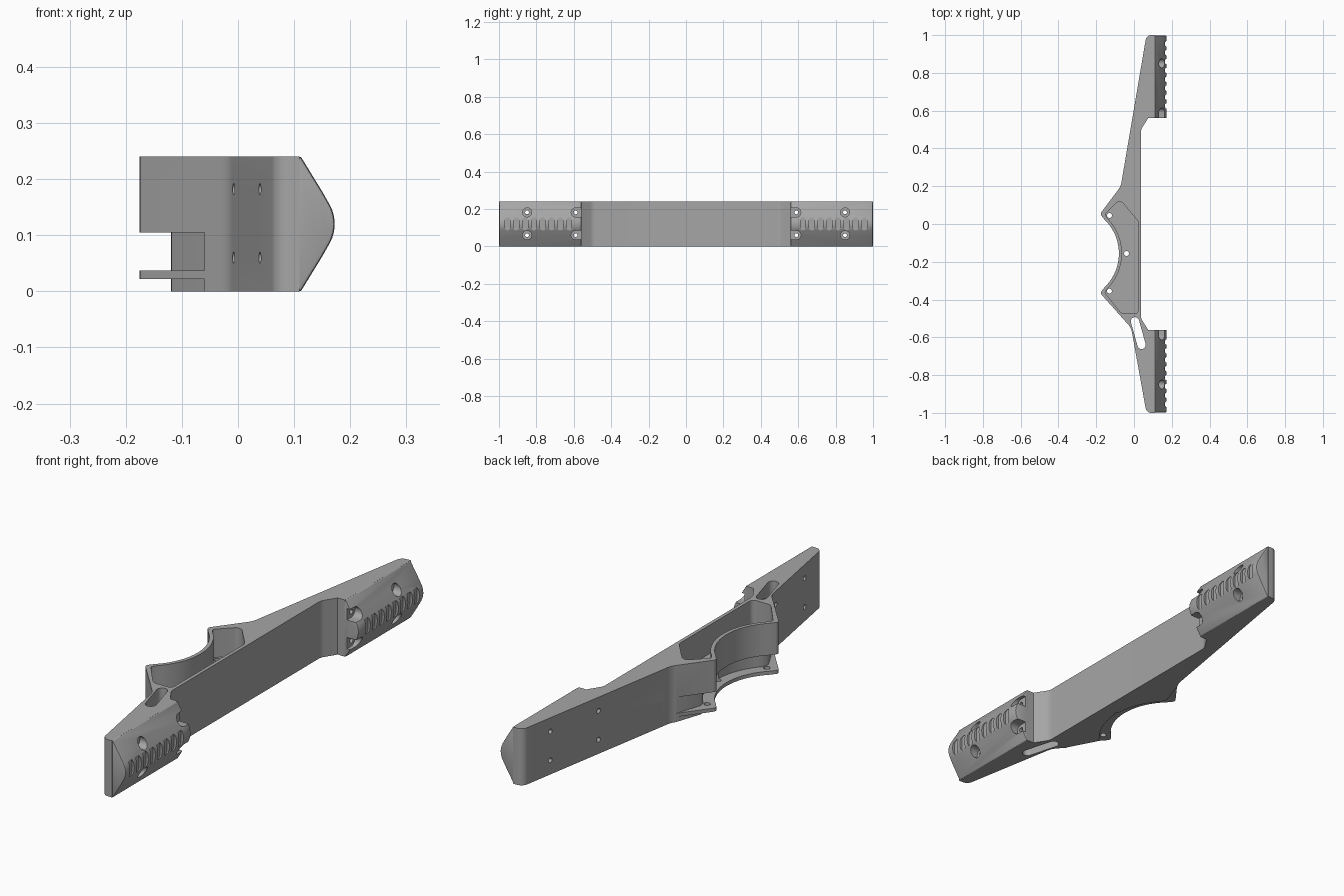
import bpy, bmesh, math
from mathutils import Vector

if "Cube" in bpy.data.objects:
    bpy.data.objects.remove(bpy.data.objects["Cube"])

grey = bpy.data.materials.new("mid_grey")
grey.use_nodes = True
colour = (0.38, 0.38, 0.38, 1)
grey.diffuse_color = colour
grey.node_tree.nodes["Principled BSDF"].inputs["Base Color"].default_value = colour

HEIGHT = 0.24
ARC_X, ARC_Y, ARC_R = -0.329, -0.156, 0.249


def rounded(corners, steps=6):
    """Outline from (a, b, radius) corners, filleting those with a radius."""
    out = []
    for i, (a, b, r) in enumerate(corners):
        p = Vector((a, b))
        if r == 0:
            out.append(p)
            continue
        u = (Vector(corners[i - 1][:2]) - p).normalized()
        v = (Vector(corners[(i + 1) % len(corners)][:2]) - p).normalized()
        half = u.angle(v) / 2
        cut = r / math.tan(half)
        centre = p + (u + v).normalized() * r / math.sin(half)
        start, end = p + u * cut - centre, p + v * cut - centre
        for k in range(steps + 1):
            d = start.lerp(end, k / steps).normalized()
            out.append(centre + d * r)
    return out


def saddle(radius, half_angle, steps=24):
    """Concave arc shared by the horns, listed from +y to -y."""
    angles = [math.radians(half_angle * (1 - 2 * k / steps)) for k in range(steps + 1)]
    return [(ARC_X + radius * math.cos(t), ARC_Y + radius * math.sin(t), 0) for t in angles]


def prism(bm, outline, axis, low, high):
    """Extrude an outline along an axis; outline order is xy, xz or yz."""
    place = {"z": lambda a, b, c: (a, b, c),
             "y": lambda a, b, c: (a, c, b),
             "x": lambda a, b, c: (c, a, b)}[axis]
    rings = [[bm.verts.new(place(p[0], p[1], c)) for p in outline] for c in (low, high)]
    bm.faces.new(rings[0])
    bm.faces.new(rings[1])
    n = len(outline)
    for i in range(n):
        j = (i + 1) % n
        bm.faces.new((rings[0][i], rings[0][j], rings[1][j], rings[1][i]))


def stadium(a0, b0, a1, b1, r, steps=10):
    t = math.atan2(b1 - b0, a1 - a0)
    out = []
    for a, b, s in ((a1, b1, t - math.pi / 2), (a0, b0, t + math.pi / 2)):
        for k in range(steps + 1):
            w = s + math.pi * k / steps
            out.append((a + r * math.cos(w), b + r * math.sin(w)))
    return out


def circle(a, b, r, n=24):
    return [(a + r * math.cos(math.tau * k / n), b + r * math.sin(math.tau * k / n)) for k in range(n)]


def make(name, bm):
    bmesh.ops.recalc_face_normals(bm, faces=bm.faces)
    mesh = bpy.data.meshes.new(name)
    bm.to_mesh(mesh)
    bm.free()
    mesh.materials.append(grey)
    ob = bpy.data.objects.new(name, mesh)
    bpy.context.collection.objects.link(ob)
    return ob


def finish(ob, cutters):
    """Subtract the cutters, then shade smooth with sharp edges."""
    for c in cutters:
        c.hide_render = True
        m = ob.modifiers.new("cut", "BOOLEAN")
        m.operation, m.solver, m.object = "DIFFERENCE", "EXACT", c
    bpy.ops.object.select_all(action="DESELECT")
    ob.select_set(True)
    bpy.context.view_layer.objects.active = ob
    for m in list(ob.modifiers):
        bpy.ops.object.modifier_apply(modifier=m.name)
    bpy.ops.object.shade_smooth_by_angle(angle=math.radians(30))
    for c in cutters:
        bpy.data.objects.remove(c)


SCREWS = [(s * y, z) for s in (-1, 1) for y in (0.59, 0.85) for z in (0.06, 0.182)]

# Main frame: long beam with two horns around a concave saddle
frame_outline = rounded(
    [(0.11, -1, 0), (0.11, -0.56, 0), (0.075, -0.56, 0), (0.037, -0.5, 0.05),
     (0.037, 0.5, 0.05), (0.075, 0.56, 0), (0.11, 0.56, 0), (0.11, 1, 0),
     (0.066, 1, 0.03), (-0.07, 0.2, 0.08), (-0.18, 0.053, 0.016)]
    + saddle(ARC_R, 46)
    + [(-0.18, -0.365, 0.016), (-0.015, -0.55, 0.08), (0.066, -1, 0.03)])
bm = bmesh.new()
prism(bm, frame_outline, "z", 0, HEIGHT)
frame = make("frame", bm)

# Top pocket, slot under the horns, underside relief and slanted opening
pocket = rounded(
    [(0.022, -0.475, 0.02), (0.022, 0.015, 0.03), (-0.075, 0.13, 0.025), (-0.155, 0.05, 0.01)]
    + saddle(0.265, 44) + [(-0.155, -0.362, 0.01), (-0.065, -0.475, 0.03)])
relief = rounded(
    [(-0.4, 0.24, 0), (-0.063, 0.24, 0), (-0.12, 0.07, 0.015)] + saddle(0.295, 42)
    + [(-0.12, -0.38, 0.015), (-0.056, -0.5, 0), (-0.4, -0.5, 0)])
bm = bmesh.new()
prism(bm, pocket, "z", 0.12, 0.3)
prism(bm, relief, "z", 0.037, 0.105)
prism(bm, relief, "z", -0.1, 0.022)
prism(bm, stadium(0.005, -0.515, 0.04, -0.64, 0.022), "z", -0.2, 0.4)
recesses = make("recess_cutter", bm)

# Bolt holes in the horns and screw holes through the arms
bm = bmesh.new()
for x, y in ((-0.13, 0.045), (-0.13, -0.355), (-0.04, -0.156)):
    prism(bm, circle(x, y, 0.013), "z", -0.1, 0.4)
for y, z in SCREWS:
    prism(bm, circle(y, z, 0.01), "x", -0.3, 0.3)
finish(frame, [recesses, make("hole_cutter", bm)])

# Grips: rounded-ridge profile at each end of the beam
grip_profile = rounded([(0.1, 0, 0), (0.112, 0, 0.006), (0.15, 0.062, 0.06), (0.183, 0.12, 0.07),
                        (0.15, 0.178, 0.06), (0.112, 0.24, 0.006), (0.1, 0.24, 0)])
for side, name in ((-1, "front_grip"), (1, "rear_grip")):
    bm = bmesh.new()
    prism(bm, grip_profile, "y", side * 0.56, side * 0.998)
    grip = make(name, bm)
    bev = grip.modifiers.new("soft_edges", "BEVEL")
    bev.width, bev.segments, bev.angle_limit = 0.006, 2, math.radians(50)

    # Counterbores, finger grooves and screw holes
    bores, grooves = bmesh.new(), bmesh.new()
    for y, z in SCREWS:
        if y * side > 0:
            edge = side * 0.53 if abs(y) < 0.7 else y + 0.001
            prism(bores, stadium(edge, z, y, z, 0.024), "x", 0.118, 0.4)
            prism(grooves, circle(y, z, 0.01), "x", 0, 0.3)
    for k in range(8):
        y = side * (0.625 + 0.047 * k)
        prism(grooves, stadium(y, 0.1, y, 0.142, 0.014), "x", 0.161, 0.3)
    finish(grip, [make("bore_cutter", bores), make("groove_cutter", grooves)])
